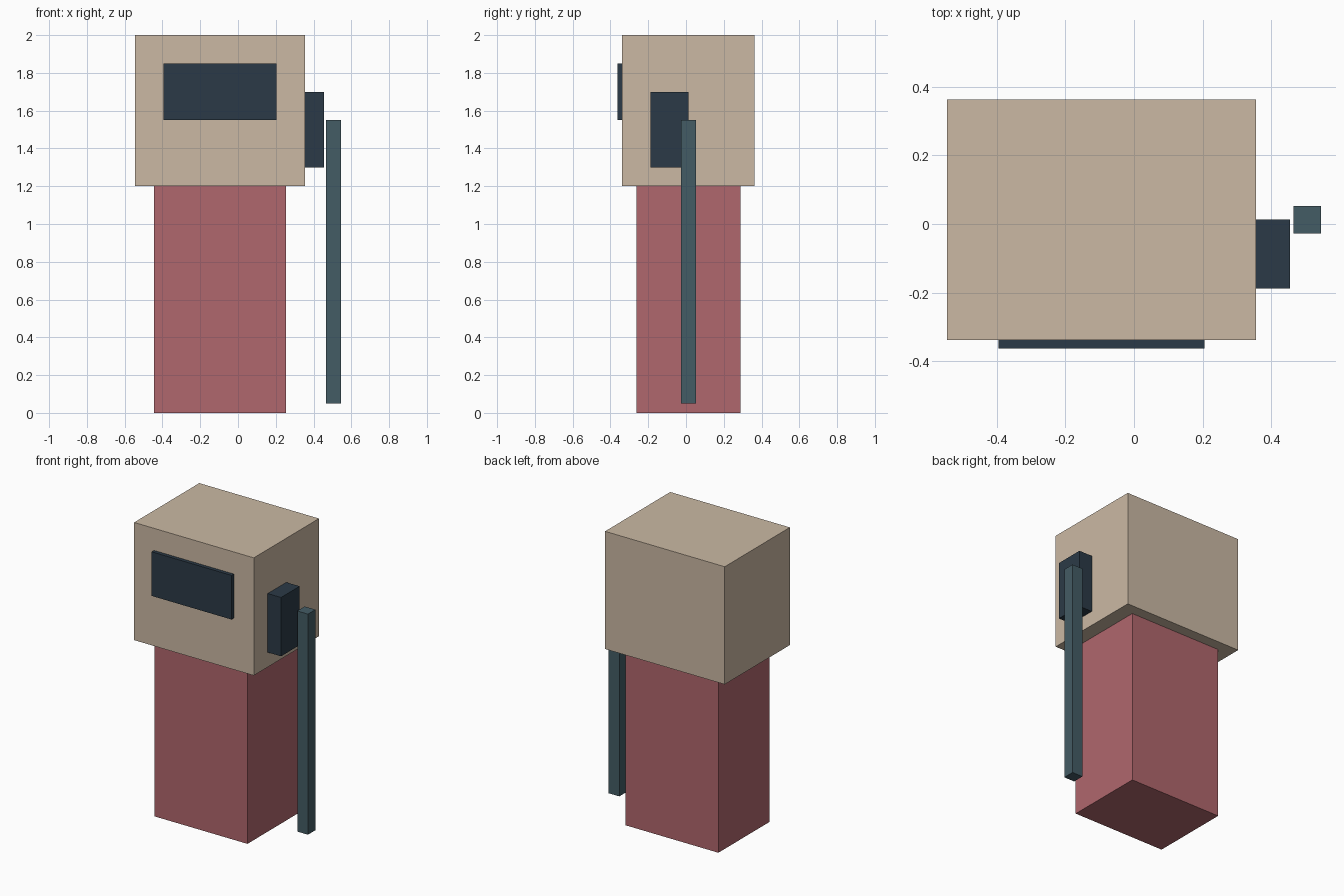
import bpy
from mathutils import Vector

if "Cube" in bpy.data.objects:
    bpy.data.objects.remove(bpy.data.objects["Cube"])


def material(name, rgb):
    # sRGB 0-255 to linear
    mat = bpy.data.materials.new(name)
    mat.diffuse_color = [((c / 255 + 0.055) / 1.055) ** 2.4 for c in rgb] + [1.0]
    mat.use_nodes = True
    mat.node_tree.nodes["Principled BSDF"].inputs["Base Color"].default_value = mat.diffuse_color
    return mat


def box(name, low, high, mat):
    low, high = Vector(low), Vector(high)
    bpy.ops.mesh.primitive_cube_add(size=1, location=(low + high) / 2)
    obj = bpy.context.object
    obj.name = name
    obj.scale = high - low
    bpy.ops.object.transform_apply(location=False, rotation=False, scale=True)
    obj.data.materials.append(mat)
    return obj


red = material("red_paint", (176, 103, 109))
beige = material("beige_paint", (203, 185, 164))
dark = material("dark_panel", (43, 58, 71))
slate = material("hose_rubber", (68, 92, 101))

# Pump column and overhanging head
box("pump_body", (-0.445, -0.2625, 0), (0.255, 0.2875, 1.2), red)
box("pump_head", (-0.545, -0.3375, 1.2), (0.355, 0.3625, 2.0), beige)

# Display set into the front of the head
box("display_screen", (-0.395, -0.3625, 1.55), (0.205, -0.3125, 1.85), dark)

# Nozzle holder on the right side, with the hanging hose beside it
box("nozzle_holder", (0.355, -0.1875, 1.3), (0.455, 0.0125, 1.7), dark)
box("hose", (0.465, -0.0275, 0.05), (0.545, 0.0525, 1.55), slate)
